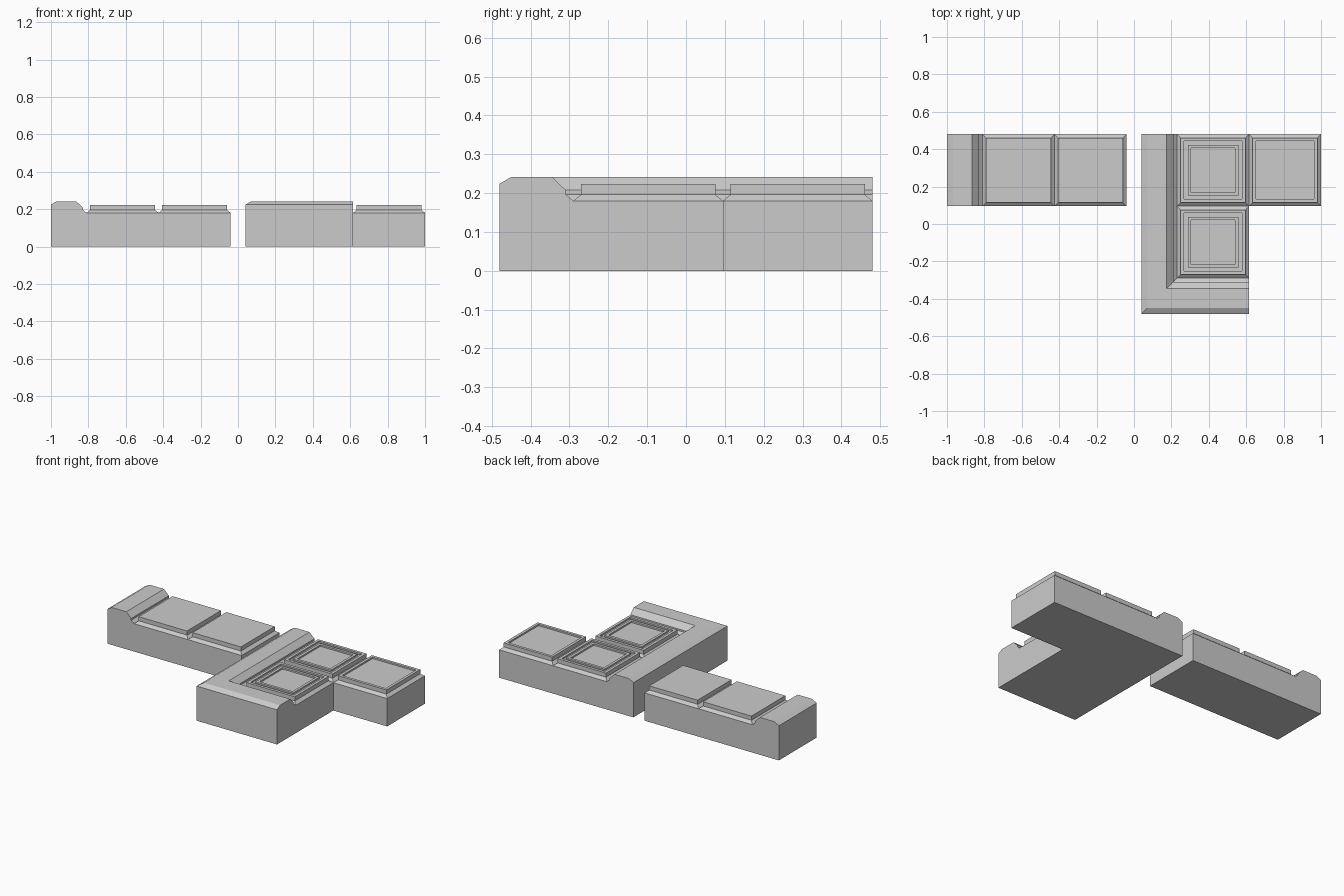
import bpy, bmesh

if "Cube" in bpy.data.objects:
    bpy.data.objects.remove(bpy.data.objects["Cube"])

C = 0.385          # cell size
H = C / 2
R = 0.19           # ridge width
RIDGE = [(0, 0), (0, .224), (.031, .242), (.135, .242), (.17, .208),
         (.17, .197), (R, .18), (R, 0)]
# (half size, height) rings of a cell, from the base upwards and inwards
PAD = [(H, 0), (H, .18), (.173, .196), (.173, .223)]
TRAY = PAD + [(.155, .223), (.155, .213)]
DOUBLE_TRAY = TRAY + [(.135, .213), (.135, .223), (.118, .223), (.118, .213)]


def module(name, cx, cy, rings, ridge=None):
    bm = bmesh.new()
    cache = {}

    def face(pts):
        vs = []
        for p in pts:
            k = tuple(round(c, 4) for c in p)
            if k not in cache:
                cache[k] = bm.verts.new(k)
            vs.append(cache[k])
        old = bm.faces.get(vs)
        if old:                      # shared inner wall: cancel out
            bm.faces.remove(old)
        else:
            bm.faces.new(vs)

    # square cell with its raised pad
    loops = [[(cx + sx * h, cy + sy * h, z)
              for sx, sy in ((-1, -1), (1, -1), (1, 1), (-1, 1))] for h, z in rings]
    face(loops[0][::-1])
    for a, b in zip(loops, loops[1:]):
        for i in range(4):
            j = (i + 1) % 4
            face([a[i], a[j], b[j], b[i]])
    face(loops[-1])

    # border ridge: straight on the left, or mitred round the front corner
    if ridge:
        x0, x1, y1 = cx - H - R, cx + H, cy + H
        y0 = cy - H - R
        if ridge == "corner":
            rows = [[(x0 + d, y1, z) for d, z in RIDGE],
                    [(x0 + d, y0 + d, z) for d, z in RIDGE],
                    [(x1, y0 + d, z) for d, z in RIDGE]]
        else:
            rows = [[(x0 + d, y1, z) for d, z in RIDGE],
                    [(x0 + d, cy - H, z) for d, z in RIDGE]]
        n = len(RIDGE)
        for a, b in zip(rows, rows[1:]):
            for i in range(n):
                j = (i + 1) % n
                face([a[i], a[j], b[j], b[i]])
        face(rows[0][::-1])
        face(rows[-1])

    bmesh.ops.recalc_face_normals(bm, faces=bm.faces[:])
    me = bpy.data.meshes.new(name)
    bm.to_mesh(me)
    bm.free()
    ob = bpy.data.objects.new(name, me)
    bpy.context.collection.objects.link(ob)


# left row
module("left_edge_block", -.6175, .2875, PAD, "straight")
module("left_plain_block", -.2325, .2875, PAD)
# right group
module("right_edge_block", .4225, .2875, DOUBLE_TRAY, "straight")
module("right_corner_block", .4225, -.0975, DOUBLE_TRAY, "corner")
module("right_tray_block", .8075, .2875, TRAY)
